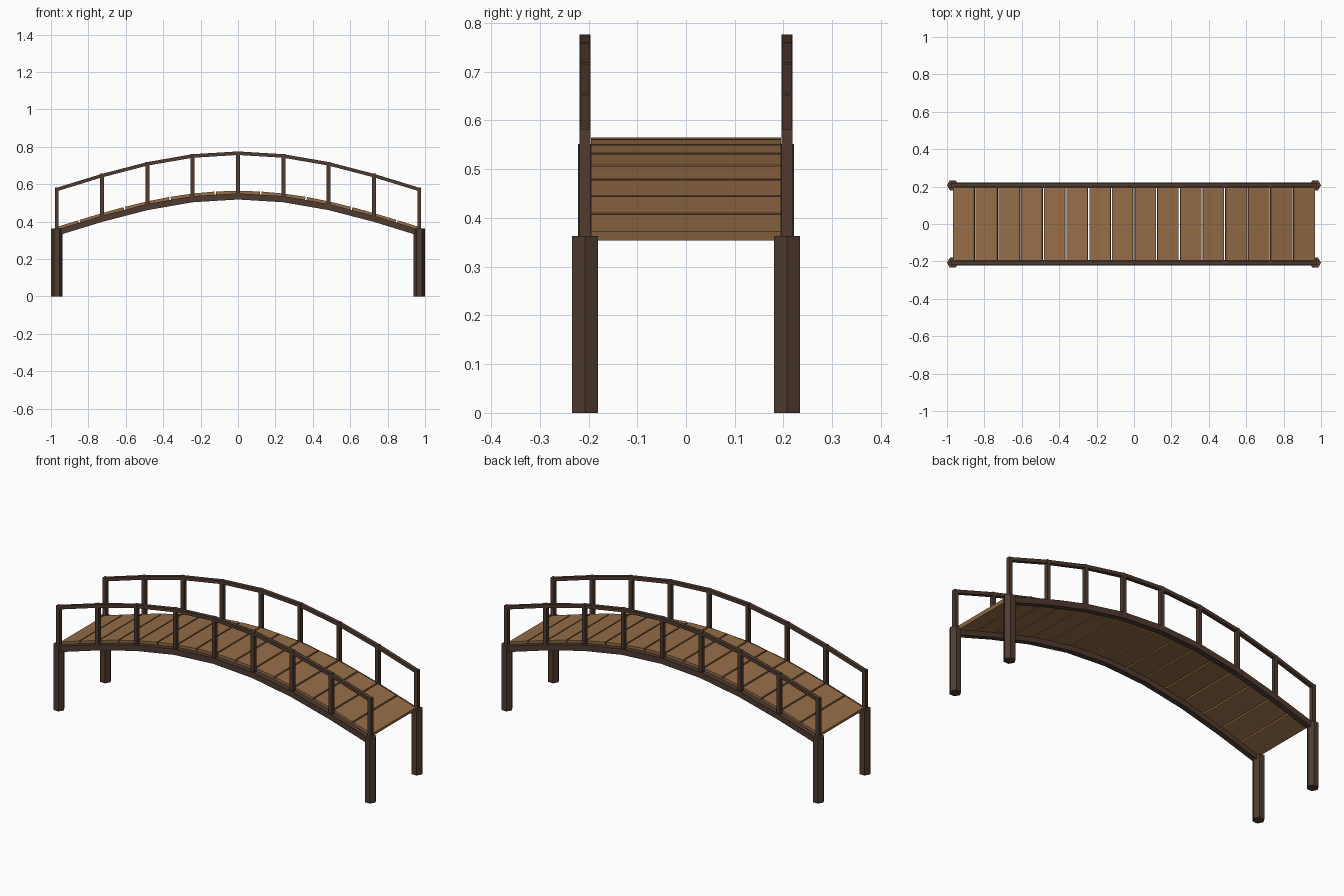
import bpy, bmesh, math
from mathutils import Matrix, Vector

if "Cube" in bpy.data.objects:
    bpy.data.objects.remove(bpy.data.objects["Cube"])

HALF, RISE, BASE, SIDE = 0.969, 0.194, 0.341, 0.207


def material(name, color):
    m = bpy.data.materials.new(name)
    m.diffuse_color = (*color, 1)
    m.use_nodes = True
    m.node_tree.nodes["Principled BSDF"].inputs["Base Color"].default_value = m.diffuse_color
    return m


dark = material("dark_wood", (0.078, 0.044, 0.029))
light = material("plank_wood", (0.305, 0.153, 0.064))


def arch(x):
    """Height of the beam centre line at x."""
    return BASE + RISE * math.cos(math.pi / 2 * x / HALF)


def finish(bm, name, mat):
    bmesh.ops.recalc_face_normals(bm, faces=bm.faces[:])
    me = bpy.data.meshes.new(name)
    bm.to_mesh(me)
    bm.free()
    me.materials.append(mat)
    ob = bpy.data.objects.new(name, me)
    bpy.context.collection.objects.link(ob)
    return ob


def box(name, loc, size, mat, tilt=0.0):
    bm = bmesh.new()
    m = (Matrix.Translation(loc) @ Matrix.Rotation(tilt, 4, 'Y')
         @ Matrix.Diagonal((*size, 1)))
    bmesh.ops.create_cube(bm, size=1, matrix=m)
    return finish(bm, name, mat)


def arched_bar(name, y, lift, width, height, mat):
    """Rectangular bar following the arch, one joint at each post."""
    bm = bmesh.new()
    rings = []
    for x in xs:
        z = arch(x) + lift
        rings.append([bm.verts.new((x, y + a * width / 2, z + b * height / 2))
                      for a, b in ((-1, -1), (1, -1), (1, 1), (-1, 1))])
    for r, s in zip(rings, rings[1:]):
        for k in range(4):
            j = (k + 1) % 4
            bm.faces.new((r[k], r[j], s[j], s[k]))
    bm.faces.new(rings[0])
    bm.faces.new(rings[-1])
    return finish(bm, name, mat)


xs = [HALF * (i / 4 - 1) for i in range(9)]

# deck planks, tilted along the arch
N, THICK = 16, 0.019
for i in range(N):
    x0, x1 = (HALF * (2 * k / N - 1) for k in (i, i + 1))
    z0, z1 = arch(x0), arch(x1)
    length = math.hypot(x1 - x0, z1 - z0)
    box(f"plank_{i + 1}", Vector(((x0 + x1) / 2, 0, (z0 + z1) / 2 + 0.0205)),
        (length - 0.008, 0.39, THICK), light, -math.atan2(z1 - z0, x1 - x0))

for side, s in (("front", -1), ("back", 1)):
    # side beam and handrail
    arched_bar(f"{side}_beam", s * SIDE, 0, 0.03, 0.033, dark)
    arched_bar(f"{side}_handrail", s * SIDE, 0.231, 0.021, 0.019, dark)
    # railing posts
    for i, x in enumerate(xs):
        z0, z1 = arch(x), arch(x) + 0.241
        box(f"{side}_post_{i + 1}", Vector((x, s * SIDE, (z0 + z1) / 2)),
            (0.021, 0.022, z1 - z0), dark)
    # six-sided legs
    for end, e in (("left", -1), ("right", 1)):
        bm = bmesh.new()
        bmesh.ops.create_cone(
            bm, cap_ends=True, segments=6, radius1=0.031, radius2=0.031, depth=0.363,
            matrix=Matrix.Translation((e * HALF, s * SIDE, 0.1815))
            @ Matrix.Rotation(math.pi / 2, 4, 'Z'))
        finish(bm, f"{side}_{end}_leg", dark)
